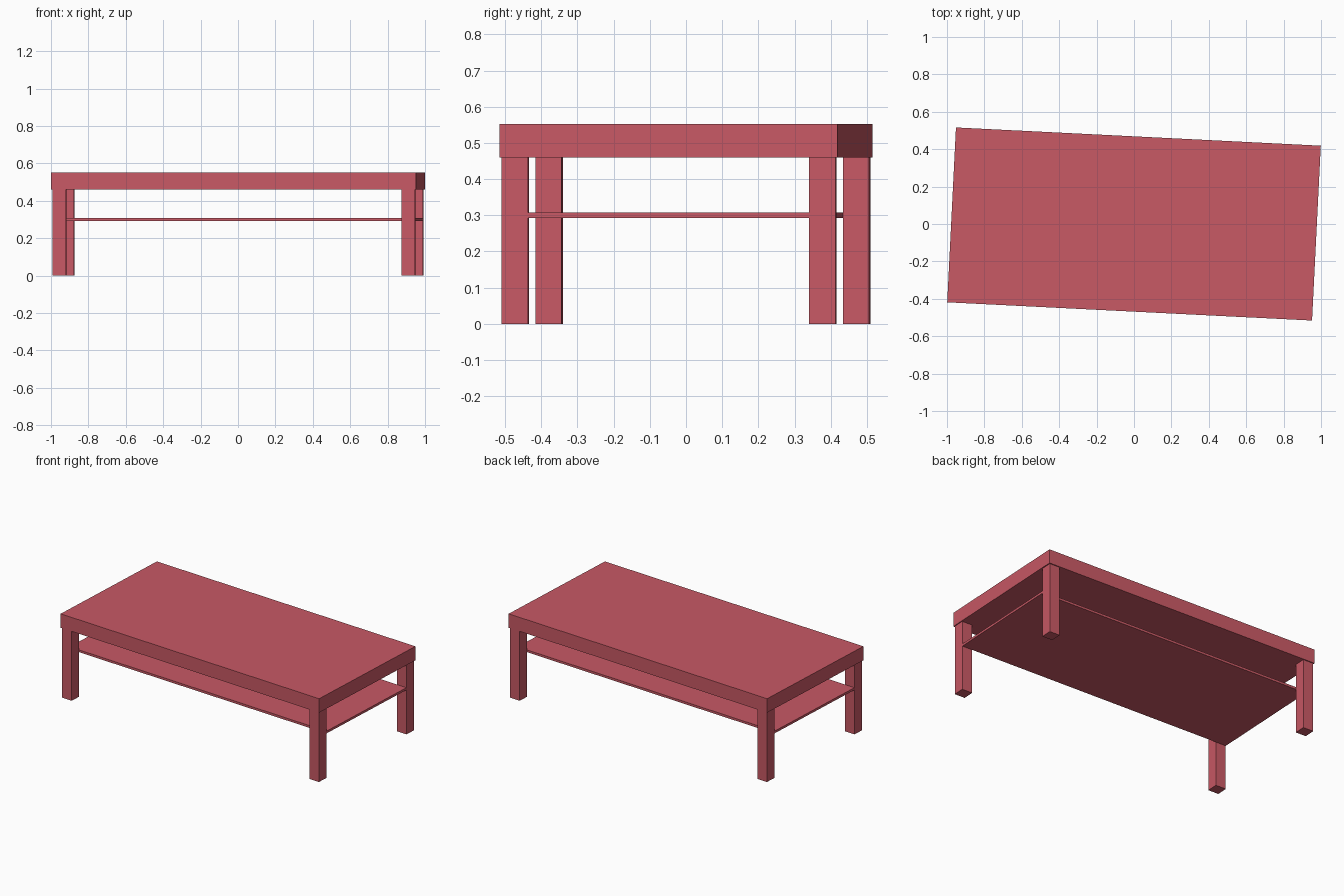
import bpy, math
from mathutils import Matrix, Vector

if "Cube" in bpy.data.objects:
    bpy.data.objects.remove(bpy.data.objects["Cube"])

TURN = Matrix.Rotation(math.radians(-2.86), 4, 'Z')   # table stands slightly turned
W, D = 1.953, 0.936          # table top size
TOP, UNDER = 0.552, 0.46     # slab top and underside heights
INSET, LEG = 0.006, 0.073    # leg setback and thickness

red = bpy.data.materials.new("red")
red.diffuse_color = (0.58, 0.1, 0.13, 1)
red.use_nodes = True
red.node_tree.nodes["Principled BSDF"].inputs["Base Color"].default_value = red.diffuse_color


def box(name, size, centre):
    bpy.ops.mesh.primitive_cube_add(size=1)
    ob = bpy.context.object
    ob.name = name
    ob.data.transform(Matrix.Diagonal((*size, 1)))
    ob.matrix_world = TURN @ Matrix.Translation(Vector(centre))
    ob.data.materials.append(red)
    return ob


# thick table top
box("table_top", (W, D, TOP - UNDER), (0, 0, (TOP + UNDER) / 2))

# square legs at the corners
lx = W / 2 - INSET - LEG / 2
ly = D / 2 - INSET - LEG / 2
for sx, side in ((-1, "left"), (1, "right")):
    for sy, end in ((-1, "front"), (1, "back")):
        box(f"{end}_{side}_leg", (LEG, LEG, UNDER), (sx * lx, sy * ly, UNDER / 2))

# thin shelf held between front and back legs
box("shelf", (W - 2 * INSET, D - 2 * (INSET + LEG), 0.015), (0, 0, 0.3))
